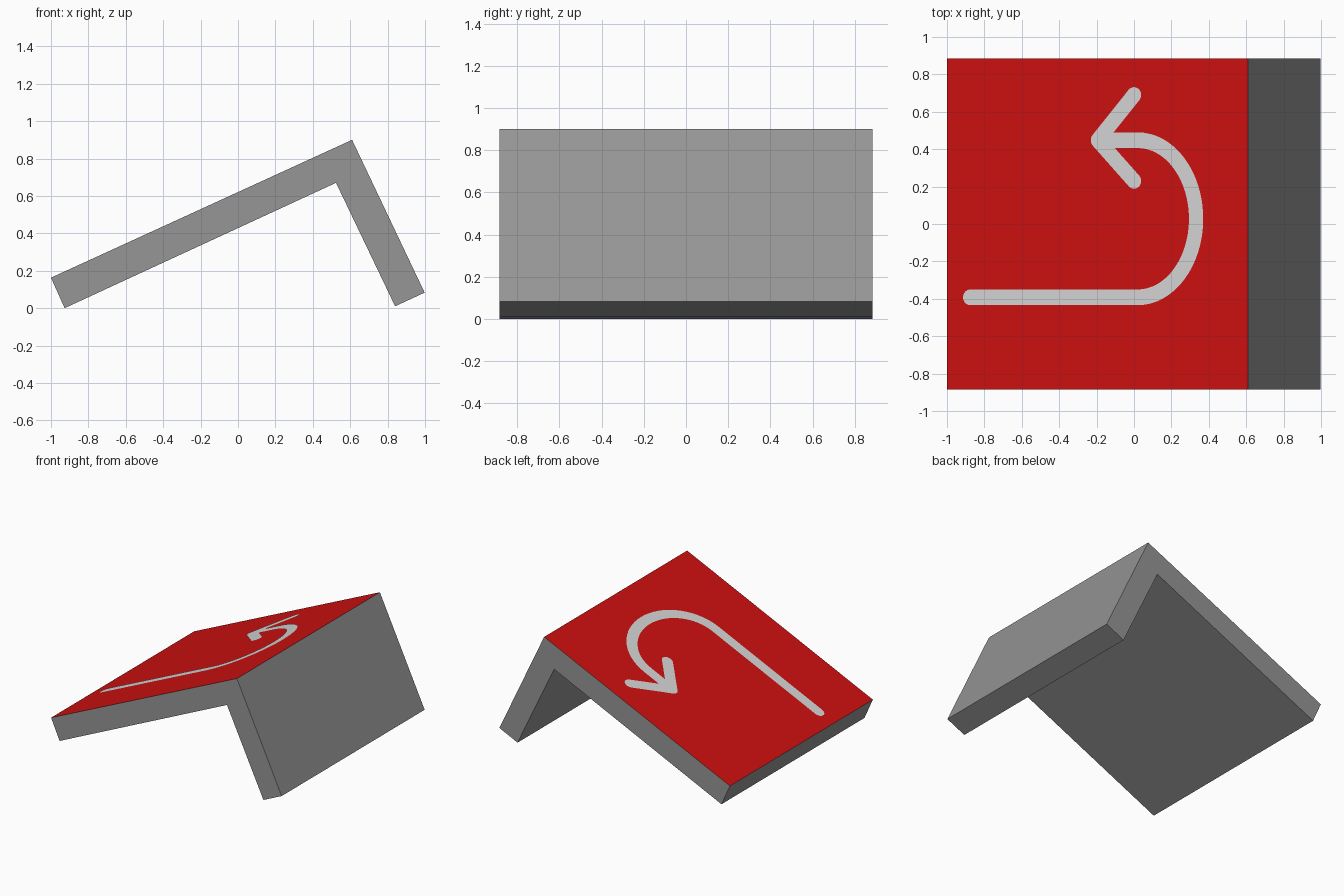
import bpy, bmesh, math
from mathutils import Vector

if "Cube" in bpy.data.objects:
    bpy.data.objects.remove(bpy.data.objects["Cube"])

HALF_Y = 0.885


def material(name, rgb):
    m = bpy.data.materials.new(name)
    m.diffuse_color = (*rgb, 1)
    m.use_nodes = True
    m.node_tree.nodes["Principled BSDF"].inputs["Base Color"].default_value = m.diffuse_color
    return m


GREY = material("mid grey", (0.305, 0.305, 0.305))
RED = material("sign red", (0.617, 0.005, 0.005))
PALE = material("pale grey", (0.665, 0.665, 0.665))


def finish(name, bm, mats):
    mesh = bpy.data.meshes.new(name)
    bm.to_mesh(mesh)
    bm.free()
    for m in mats:
        mesh.materials.append(m)
    ob = bpy.data.objects.new(name, mesh)
    bpy.context.collection.objects.link(ob)
    return ob


# Bent body: side profile extruded along y, sloping top face painted red
profile = [(-1, 0.163), (0.61, 0.90), (0.998, 0.083),
           (0.84, 0.01), (0.524, 0.67), (-0.927, 0)]
bm = bmesh.new()
face = bm.faces.new([bm.verts.new((x, -HALF_Y, z)) for x, z in profile])
ext = bmesh.ops.extrude_face_region(bm, geom=[face])
bmesh.ops.translate(bm, vec=(0, 2 * HALF_Y, 0),
                    verts=[g for g in ext["geom"] if isinstance(g, bmesh.types.BMVert)])
bmesh.ops.recalc_face_normals(bm, faces=bm.faces)
for f in bm.faces:
    if f.normal.z > 0.7:
        f.material_index = 1
finish("bent_panel", bm, [GREY, RED])

# Turning arrow: flat strokes laid just above the red slope
SLOPE = (0.90 - 0.163) / 1.61
COS = 1 / math.hypot(1, SLOPE)
LIFT = 0.003
R = 0.042


def on_slope(p):
    x = p.x * COS
    return (x, p.y, 0.163 + (x + 1) * SLOPE + LIFT)


def stroke(bm, path):
    """Ribbon along path (plane coordinates) with round ends."""
    pts = [Vector((x / COS, y)) for x, y in path]
    rails = []
    for i, p in enumerate(pts):
        d = (pts[min(i + 1, len(pts) - 1)] - pts[max(i - 1, 0)]).normalized()
        n = Vector((-d.y, d.x)) * R
        rails.append((bm.verts.new(on_slope(p - n)), bm.verts.new(on_slope(p + n))))
    for (a, b), (c, d) in zip(rails, rails[1:]):
        bm.faces.new((a, c, d, b))
    for p in (pts[0], pts[-1]):
        ring = [p + R * Vector((math.cos(k * math.tau / 24), math.sin(k * math.tau / 24)))
                for k in range(24)]
        bm.faces.new([bm.verts.new(on_slope(q)) for q in ring])


bm = bmesh.new()
tip = (-0.193, 0.448)
bend = [(0.02 + 0.312 * math.cos(a), 0.028 + 0.42 * math.sin(a))
        for a in (math.pi * (k / 32 - 0.5) for k in range(33))]
stroke(bm, [(-0.876, -0.392)] + bend + [tip])
for y in (0.69, 0.23):
    stroke(bm, [tip, (0, y)])
finish("turn_arrow", bm, [PALE])
